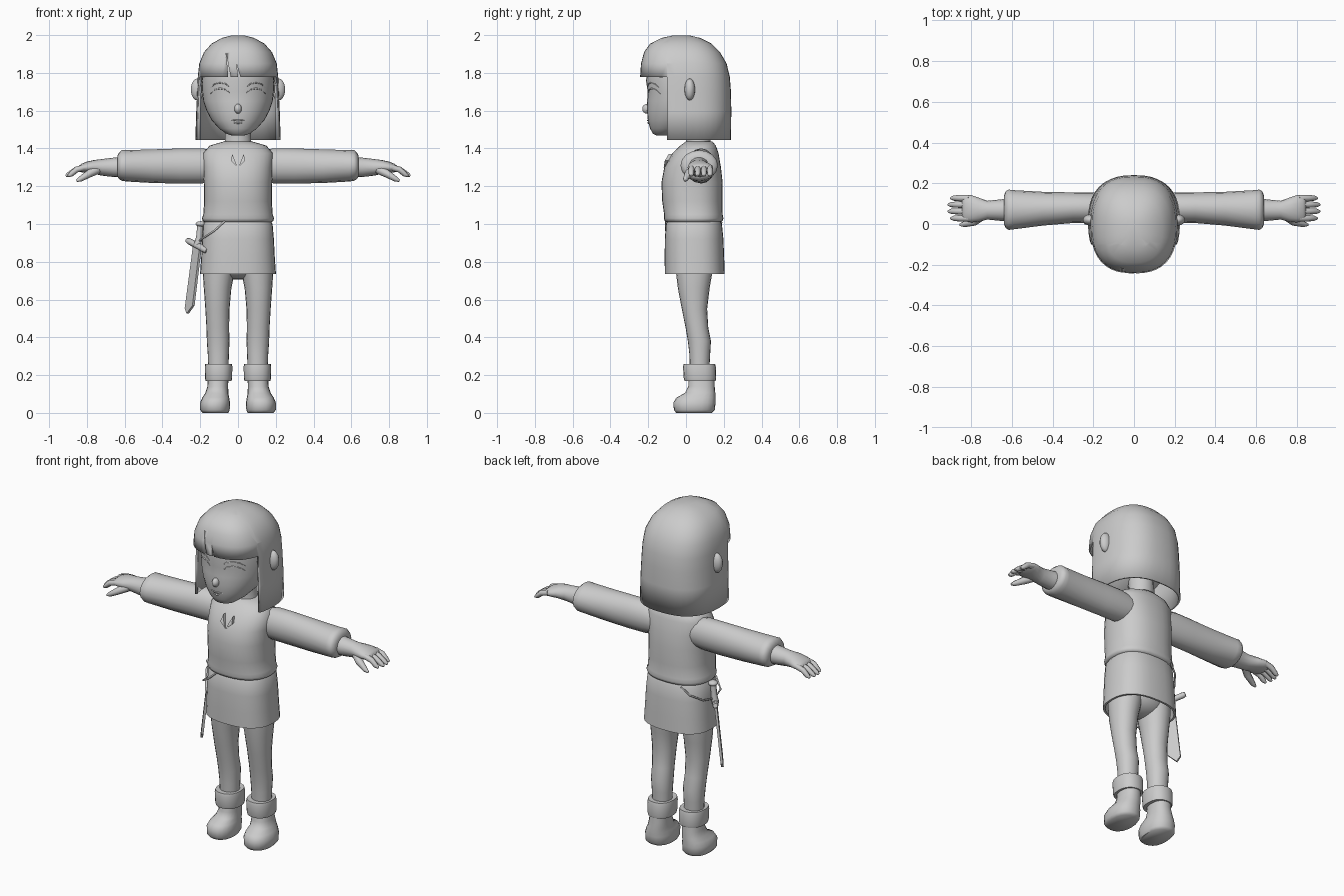
import bpy, bmesh, math
from mathutils import Vector
from mathutils.bvhtree import BVHTree

grey = bpy.data.materials.new("plain grey")
grey.diffuse_color = (0.6, 0.6, 0.6, 1)


def spow(v, p):
    return math.copysign(abs(v) ** p, v)


def finish(name, bm, angle=45):
    bmesh.ops.recalc_face_normals(bm, faces=bm.faces)
    me = bpy.data.meshes.new(name)
    bm.to_mesh(me)
    bm.free()
    me.materials.append(grey)
    ob = bpy.data.objects.new(name, me)
    bpy.context.collection.objects.link(ob)
    bpy.ops.object.select_all(action='DESELECT')
    ob.select_set(True)
    bpy.context.view_layer.objects.active = ob
    bpy.ops.object.shade_smooth_by_angle(angle=math.radians(angle))
    return ob


def skin(loops, caps=(True, True)):
    """Join equal-length loops of points into a skinned surface."""
    bm = bmesh.new()
    rows = [[bm.verts.new(p) for p in loop] for loop in loops]
    n = len(rows[0])
    for a, b in zip(rows, rows[1:]):
        for i in range(n):
            bm.faces.new((a[i], a[(i + 1) % n], b[(i + 1) % n], b[i]))
    for use, row in zip(caps, (rows[0], rows[-1])):
        if use:
            bm.faces.new(row)
    return bm


def upright(rings, power=2.0, n=28, caps=(True, True)):
    """Rings of (z, centre x, half width, front y, back y)."""
    loops = []
    for z, cx, rx, yf, yb in rings:
        cy, ry = (yf + yb) / 2, (yb - yf) / 2
        loops.append([(cx + rx * spow(math.cos(t), 2 / power),
                       cy + ry * spow(math.sin(t), 2 / power), z)
                      for t in (2 * math.pi * i / n for i in range(n))])
    return skin(loops, caps)


def sideways(rings, s, n=16):
    """Rings of (x, centre y, centre z, half depth, half height)."""
    return skin([[(s * x, y + ry * math.cos(2 * math.pi * i / n),
                   z + rz * math.sin(2 * math.pi * i / n)) for i in range(n)]
                 for x, y, z, ry, rz in rings])


def tube(name, pts, radii, n=8):
    """Round rod through points with a radius at each."""
    pts = [Vector(p) for p in pts]
    loops = []
    for i, p in enumerate(pts):
        d = (pts[min(i + 1, len(pts) - 1)] - pts[max(i - 1, 0)]).normalized()
        u = d.cross(Vector((0, 1, 0.1))).normalized()
        v = d.cross(u)
        loops.append([p + radii[i] * (u * math.cos(a) + v * math.sin(a))
                      for a in (2 * math.pi * k / n for k in range(n))])
    return finish(name, skin(loops), 60)


def ball(name, loc, size):
    bm = bmesh.new()
    bmesh.ops.create_uvsphere(bm, u_segments=14, v_segments=9, radius=1)
    for v in bm.verts:
        v.co = Vector(loc) + Vector([a * b for a, b in zip(v.co, size)])
    return finish(name, bm, 80)


# Head and neck
bm = upright([(1.468, 0, .03, -.155, -.09), (1.478, 0, .062, -.175, -.05),
              (1.505, 0, .1, -.19, .02), (1.55, 0, .14, -.202, .1),
              (1.6, 0, .167, -.207, .16), (1.65, 0, .184, -.206, .19),
              (1.7, 0, .19, -.203, .2), (1.76, 0, .192, -.212, .2),
              (1.84, 0, .182, -.2, .19), (1.91, 0, .14, -.16, .13),
              (1.95, 0, .07, -.1, .06)], 2.1, 32)
face = BVHTree.FromBMesh(bm)
finish("head", bm, 80)
finish("neck", upright([(1.39, 0, .085, -.01, .14), (1.44, 0, .07, .0, .13),
                        (1.56, 0, .07, -.02, .13)], n=16), 60)
ball("nose", (0, -.206, 1.61), (.02, .026, .026))


def on_face(x, z):
    hit = face.ray_cast(Vector((x, -1, z)), Vector((0, 1, 0)))[0]
    return hit + Vector((0, -.001, 0))


# Mouth, eyelids and brows as fine raised lines
tube("mouth", [on_face(x / 100, 1.548 + abs(x) * .001) for x in range(-4, 5, 2)],
     [.001, .004, .004, .004, .001], 6)
tube("lower_lip", [on_face(x / 100, 1.535) for x in (-2, 0, 2)], [.002, .006, .002], 6)
for s in (-1, 1):
    arc = [(.045, 1.695), (.065, 1.712), (.095, 1.718), (.125, 1.71), (.145, 1.69)]
    tube("eyelid", [on_face(s * x, z) for x, z in arc], [.001, .003, .004, .003, .001], 6)
    tube("brow", [on_face(s * x, z + .03) for x, z in arc], [.001, .003, .003, .003, .001], 6)
    ball("ear", (s * .215, .02, 1.712), (.036, .028, .058))

# Hair cap with a straight fringe, cut open around the face
bm = upright([(1.445, 0, .226, -.22, .238), (1.6, 0, .221, -.235, .24),
              (1.7, 0, .216, -.24, .238), (1.778, 0, .213, -.243, .232),
              (1.85, 0, .205, -.238, .215), (1.91, 0, .18, -.222, .18),
              (1.955, 0, .14, -.19, .135), (1.985, 0, .085, -.13, .075),
              (1.998, 0, .035, -.07, .02)], 2.5, 40, (False, True))
bmesh.ops.bisect_plane(bm, geom=bm.verts[:] + bm.edges[:] + bm.faces[:],
                       plane_co=(0, -.1, 0), plane_no=(0, 1, 0))
bmesh.ops.delete(bm, geom=[f for f in bm.faces if f.calc_center_median().y < -.1
                           and f.calc_center_median().z < 1.778], context='FACES')
hair = finish("hair", bm, 50)
mod = hair.modifiers.new("thickness", 'SOLIDIFY')
mod.thickness = .012
mod.offset = -1

# Slits in the fringe
for k, (x0, x1, xt, zt) in enumerate([(-.05, -.035, -.062, 1.9), (.003, .018, -.008, 1.85)]):
    tri = [(x0, 1.76), (x1, 1.76), (xt, zt)]
    slit = finish("fringe_slit", skin([[(x, y, z) for x, z in tri] for y in (-.3, -.2)]))
    slit.hide_render = True
    slit.hide_viewport = True
    cut = hair.modifiers.new("slit", 'BOOLEAN')
    cut.object = slit
    cut.operation = 'DIFFERENCE'

# Shirt, with folded collar tips
finish("shirt", upright([
    (1.437, 0, .075, .0, .14), (1.415, 0, .15, -.03, .158), (1.375, 0, .185, -.072, .172),
    (1.3, 0, .183, -.115, .185), (1.22, 0, .181, -.13, .194), (1.12, 0, .179, -.126, .193),
    (1.05, 0, .184, -.116, .194), (1.03, 0, .191, -.117, .198), (1.015, 0, .186, -.112, .193),
    (1.01, 0, .175, -.1, .18)], 2.35, 32), 60)
for s in (-1, 1):
    tip = [(s * .002, -.118, 1.3), (s * .038, -.112, 1.335), (s * .03, -.092, 1.37),
           (s * .014, -.113, 1.33)]
    finish("collar_tip", skin([tip, [(x, y + .025, z) for x, y, z in tip]]))

# Skirt with a hollow underside
finish("skirt", upright([
    (1.02, 0, .17, -.095, .18), (1.0, 0, .183, -.106, .19), (.92, 0, .19, -.112, .198),
    (.82, 0, .195, -.113, .202), (.735, 0, .201, -.112, .205), (.735, 0, .19, -.1, .193),
    (.8, 0, .18, -.09, .18)], 2.5, 32), 50)
ball("hips", (0, .045, .79), (.165, .1, .085))

for s in (-1, 1):
    # Leg, boot and boot cuff
    finish("leg", upright([(z, s * cx, rx, yf, yb) for z, cx, rx, yf, yb in [
        (.83, .095, .09, -.065, .145), (.735, .103, .083, -.052, .138),
        (.66, .108, .073, -.043, .125), (.55, .109, .064, -.022, .112),
        (.45, .107, .06, -.002, .118), (.38, .105, .06, .01, .132),
        (.31, .104, .056, .018, .128), (.2, .104, .052, .022, .122)]], 2.1, 20), 60)
    finish("boot", upright([(z, s * cx, rx, yf, yb) for z, cx, rx, yf, yb in [
        (0, .12, .068, -.052, .138), (.015, .122, .078, -.064, .153),
        (.055, .121, .079, -.067, .156), (.082, .118, .071, -.05, .156),
        (.105, .112, .061, -.005, .155), (.14, .107, .055, .012, .152),
        (.23, .104, .054, .012, .15)]], 2.3, 20), 60)
    finish("boot_cuff", upright([(z, s * .103, rx, yf, yb) for z, rx, yf, yb in [
        (.168, .052, .01, .14), (.17, .069, -.008, .157), (.185, .072, -.012, .16),
        (.245, .073, -.016, .158), (.26, .07, -.012, .154), (.258, .054, .01, .135)]],
        2.3, 20), 50)

    # Sleeve, wrist and palm
    finish("sleeve", sideways([
        (.12, .08, 1.305, .07, .08), (.19, .08, 1.308, .074, .093), (.3, .08, 1.307, .075, .093),
        (.45, .075, 1.306, .083, .089), (.59, .07, 1.308, .096, .083), (.615, .07, 1.31, .099, .081),
        (.63, .07, 1.308, .09, .07), (.638, .07, 1.306, .07, .056)], s), 60)
    finish("palm", sideways([
        (.6, .07, 1.302, .058, .055), (.66, .068, 1.3, .052, .051), (.72, .068, 1.3, .046, .044),
        (.765, .07, 1.302, .06, .036), (.8, .075, 1.3, .067, .03), (.83, .077, 1.296, .064, .022),
        (.845, .077, 1.292, .055, .013)], s), 70)

    # Fingers and thumb
    for y, reach in ((.028, .9), (.062, .912), (.095, .912), (.127, .9)):
        tube("finger", [(s * .81, y, 1.3), (s * .855, y, 1.288), (s * (reach - .015), y, 1.262),
                        (s * reach, y, 1.254)], [.016, .016, .013, .006])
    tube("thumb", [(s * .74, .045, 1.29), (s * .785, .012, 1.268), (s * .835, -.002, 1.238),
                   (s * .855, -.004, 1.228)], [.024, .021, .014, .006])

# Dagger hanging at the hip, its flat turned toward the front corner
wide = Vector((.56, -.83, 0))
flat = Vector((.83, .56, 0))
along = Vector((-.045, 0, -.36))
root = Vector((-.215, .03, .885))
outline = [(-.032, 0), (.032, 0), (.034, .88), (-.012, 1.0), (-.036, .92)]
finish("blade", skin([[root + wide * u + along * v + flat * t for u, v in outline]
                      for t in (-.007, .007)]), 30)
tube("guard", [root + wide * u + Vector((0, 0, -.3 * u)) for u in (-.095, -.08, .08, .095)],
     [.013, .017, .017, .013])
tube("grip", [root, (-.205, .03, .93), (-.2, .03, .99)], [.02, .017, .016])
ball("pommel", (-.198, .03, 1.0), (.027, .027, .015))

# Straps holding the dagger
tube("front_strap", [(-.07, -.108, 1.015), (-.125, -.106, .965), (-.185, -.06, .925),
                     (-.205, .03, .91)], [.005] * 4, 6)
tube("back_strap", [(-.1, .188, 1.01), (-.145, .17, .965), (-.19, .11, .925),
                    (-.205, .03, .91)], [.005] * 4, 6)
